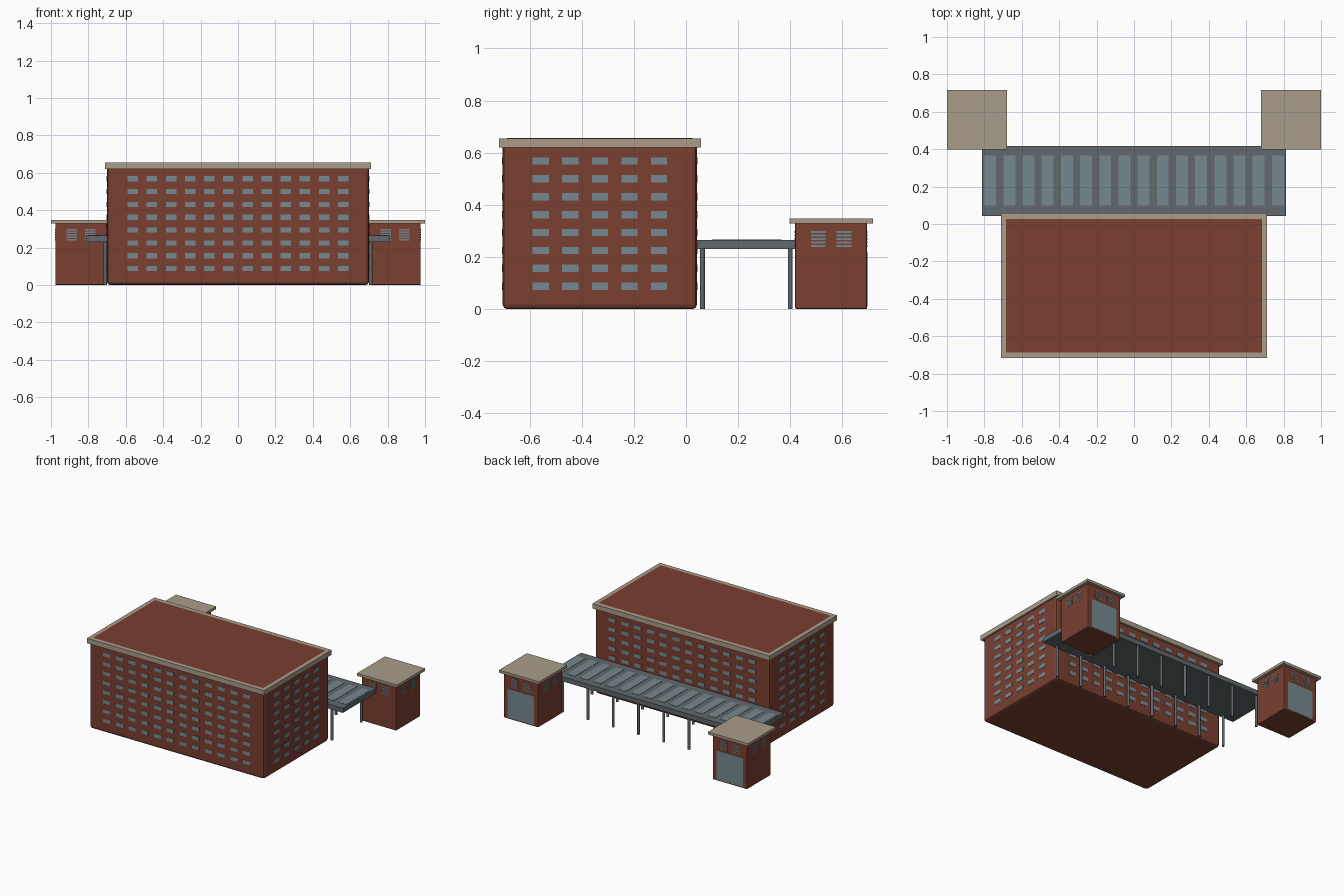
import bpy, bmesh, math
from mathutils import Matrix

if "Cube" in bpy.data.objects:
    bpy.data.objects.remove(bpy.data.objects["Cube"])


def material(name, rgb):
    m = bpy.data.materials.new(name)
    m.diffuse_color = (*rgb, 1)
    m.use_nodes = True
    m.node_tree.nodes["Principled BSDF"].inputs["Base Color"].default_value = m.diffuse_color
    return m


BRICK = material("brick", (0.195, 0.05, 0.03))
GLASS = material("glass", (0.18, 0.25, 0.28))
STONE = material("stone", (0.40, 0.34, 0.26))
STEEL = material("steel", (0.12, 0.14, 0.15))


def finish(name, bm, mat, bevel=0):
    me = bpy.data.meshes.new(name)
    bm.to_mesh(me)
    bm.free()
    me.materials.append(mat)
    ob = bpy.data.objects.new(name, me)
    bpy.context.collection.objects.link(ob)
    if bevel:
        mod = ob.modifiers.new("bevel", 'BEVEL')
        mod.width, mod.segments = bevel, 2
    return ob


def boxes(name, items, mat, bevel=0):
    """One object from boxes given as (x0, x1, y0, y1, z0, z1)."""
    bm = bmesh.new()
    for x0, x1, y0, y1, z0, z1 in items:
        mtx = Matrix.Translation(((x0 + x1) / 2, (y0 + y1) / 2, (z0 + z1) / 2))
        mtx = mtx @ Matrix.Diagonal((x1 - x0, y1 - y0, z1 - z0, 1))
        bmesh.ops.create_cube(bm, size=1, matrix=mtx)
    return finish(name, bm, mat, bevel)


def on_x_wall(x, y, z, w, h, t=0.002):
    return (x - t, x + t, y - w / 2, y + w / 2, z - h / 2, z + h / 2)


def on_y_wall(x, y, z, w, h, t=0.002):
    return (x - w / 2, x + w / 2, y - t, y + t, z - h / 2, z + h / 2)


# Main block and its roof edge slab
X, Y0, Y1 = 0.70, -0.703, 0.042
boxes("main_block", [(-X, X, Y0, Y1, 0, 0.6555)], BRICK, 0.017)
boxes("main_roof", [(-0.712, 0.712, -0.717, 0.058, 0.62, 0.655)], STONE)

# Window grids on all four walls
front_back, sides = [], []
for row in range(8):
    z = 0.088 + row * 0.0686
    for col in range(12):
        x = (col - 5.5) * 0.1022
        front_back += [on_y_wall(x, y, z, 0.056, 0.028) for y in (Y0, Y1)]
    for col in range(5):
        y = (Y0 + Y1) / 2 + (col - 2) * 0.1135
        sides += [on_x_wall(x, y, z, 0.062, 0.028) for x in (-X, X)]
boxes("front_and_back_windows", front_back, GLASS)
boxes("side_windows", sides, GLASS)

# Covered walkway with skylights
boxes("canopy", [(-0.813, 0.813, 0.042, 0.418, 0.231, 0.265)], STEEL)
boxes("canopy_skylights",
      [((i - 7.5) * 0.1025 - 0.032, (i - 7.5) * 0.1025 + 0.032, 0.10, 0.367, 0.26, 0.267)
       for i in range(16)], GLASS)

# Two rows of canopy posts
bm = bmesh.new()
for y in (0.063, 0.40):
    for i in range(8):
        bmesh.ops.create_cone(bm, cap_ends=True, segments=12, radius1=0.009, radius2=0.009,
                              depth=0.24,
                              matrix=Matrix.Translation(((i - 3.5) * 0.203, y, 0.12)))
finish("canopy_posts", bm, STEEL)

# Corner pavilions, mirrored left and right
CY, R = 0.557, 0.138
for side, s in (("left", -1), ("right", 1)):
    cx = s * 0.839
    boxes(side + "_pavilion", [(cx - R, cx + R, CY - R, CY + R, 0, 0.335)], BRICK, 0.006)
    boxes(side + "_pavilion_roof",
          [(cx - 0.161, cx + 0.161, CY - 0.16, CY + 0.16, 0.328, 0.347)], STONE)
    boxes(side + "_pavilion_door", [on_y_wall(cx, CY + R, 0.115, 0.21, 0.21)], GLASS)
    # Louvred vents, two per wall
    slats = []
    for k in (-0.049, 0.049):
        for i in range(5):
            z = 0.242 + i * 0.0135
            for d in (-R, R):
                slats.append(on_y_wall(cx + k, CY + d, z, 0.056, 0.007))
                slats.append(on_x_wall(cx + d, CY + k, z, 0.056, 0.007))
    boxes(side + "_pavilion_vents", slats, GLASS)
